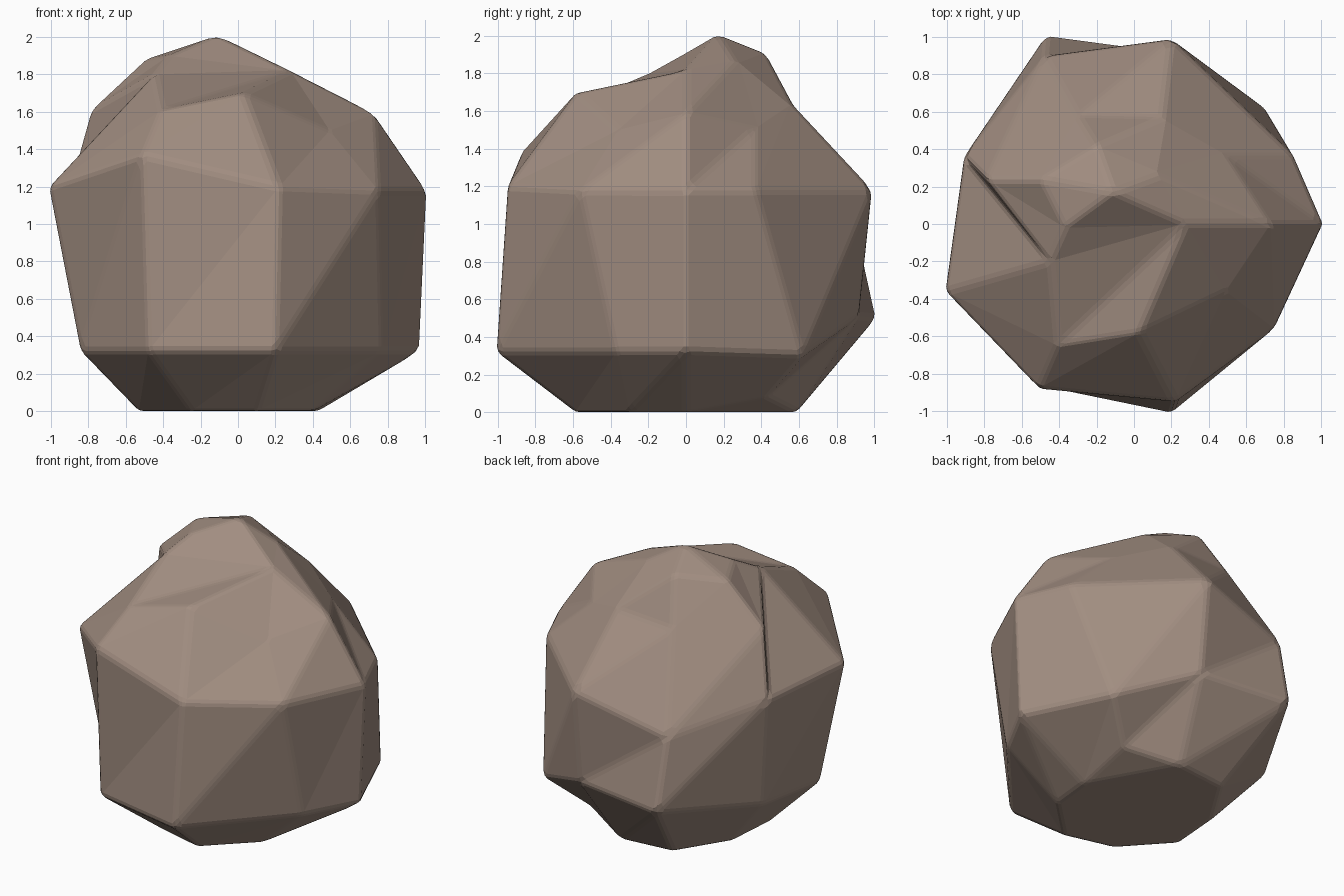
import bpy, bmesh, math

if "Cube" in bpy.data.objects:
    bpy.data.objects.remove(bpy.data.objects["Cube"])

# Boulder: rings of nine points, 40 degrees apart, starting at +x and going anticlockwise
def ring(points, z=0.0):
    return [p if len(p) == 3 else (p[0], p[1], z) for p in points]

base = ring([(.43, 0), (.45, .43, .08), (.10, .59), (-.28, .55), (-.50, .20),
             (-.53, -.19), (-.25, -.50), (.10, -.59), (.40, -.30)])
lower = ring([(.97, 0), (.70, .62, .30), (.20, .92, .51), (-.47, 1.01, .50), (-.84, .32, .40),
              (-.84, -.32), (-.48, -.87), (.20, -1.01), (.77, -.37)], .32)
middle = ring([(1.01, 0), (.85, .37), (.20, .99), (-.48, .90, 1.0), (-.91, .36),
               (-1.01, -.36, 1.2), (-.51, -.88, 1.37), (.22, -.95, 1.2), (.75, -.56)], 1.18)
upper = ring([(.73, 0, 1.59), (.49, .37, 1.51), (.15, .57, 1.63), (-.30, .58), (-.79, .24),
              (-.45, -.20, 1.80), (-.41, -.65), (.03, -.58, 1.70), (.49, -.36, 1.50)], 1.61)
notch, ridge = (.28, 0, 1.82), (.13, .26, 1.87)
crown = [notch, ridge, ridge, (-.20, .42, 1.91), (-.50, .24, 1.88),
         (-.37, -.02, 1.90), notch, notch, notch]
peak = (-.11, .17, 2.01)

bm = bmesh.new()
verts = {}

def vert(p):
    if p not in verts:
        verts[p] = bm.verts.new(p)
    return verts[p]

def tri(*pts):
    if len(set(pts)) == 3:
        bm.faces.new([vert(p) for p in pts])

# Walls between neighbouring rings
rings = [base, lower, middle, upper, crown]
for a, b in zip(rings, rings[1:]):
    for i in range(9):
        j = (i + 1) % 9
        tri(a[i], a[j], b[j])
        tri(a[i], b[j], b[i])

# Peak fan, flat underside and its chipped corner
for i in range(9):
    tri(crown[i], crown[(i + 1) % 9], peak)
bm.faces.new([vert(p) for p in reversed(base[2:] + base[:1])])
tri(base[2], base[1], base[0])

# Join nearly flat triangles into larger facets
bmesh.ops.dissolve_limit(bm, angle_limit=math.radians(7), verts=bm.verts[:], edges=bm.edges[:])
bmesh.ops.recalc_face_normals(bm, faces=bm.faces[:])
mesh = bpy.data.meshes.new("boulder")
bm.to_mesh(mesh)
bm.free()
boulder = bpy.data.objects.new("boulder", mesh)
bpy.context.collection.objects.link(boulder)

# Worn edges
bevel = boulder.modifiers.new("worn_edges", 'BEVEL')
bevel.width = .025
bevel.segments = 2
bevel.limit_method = 'ANGLE'
bevel.angle_limit = math.radians(12)

stone = bpy.data.materials.new("stone")
stone.diffuse_color = (.36, .27, .22, 1)
stone.use_nodes = True
stone.node_tree.nodes["Principled BSDF"].inputs["Base Color"].default_value = stone.diffuse_color
mesh.materials.append(stone)
